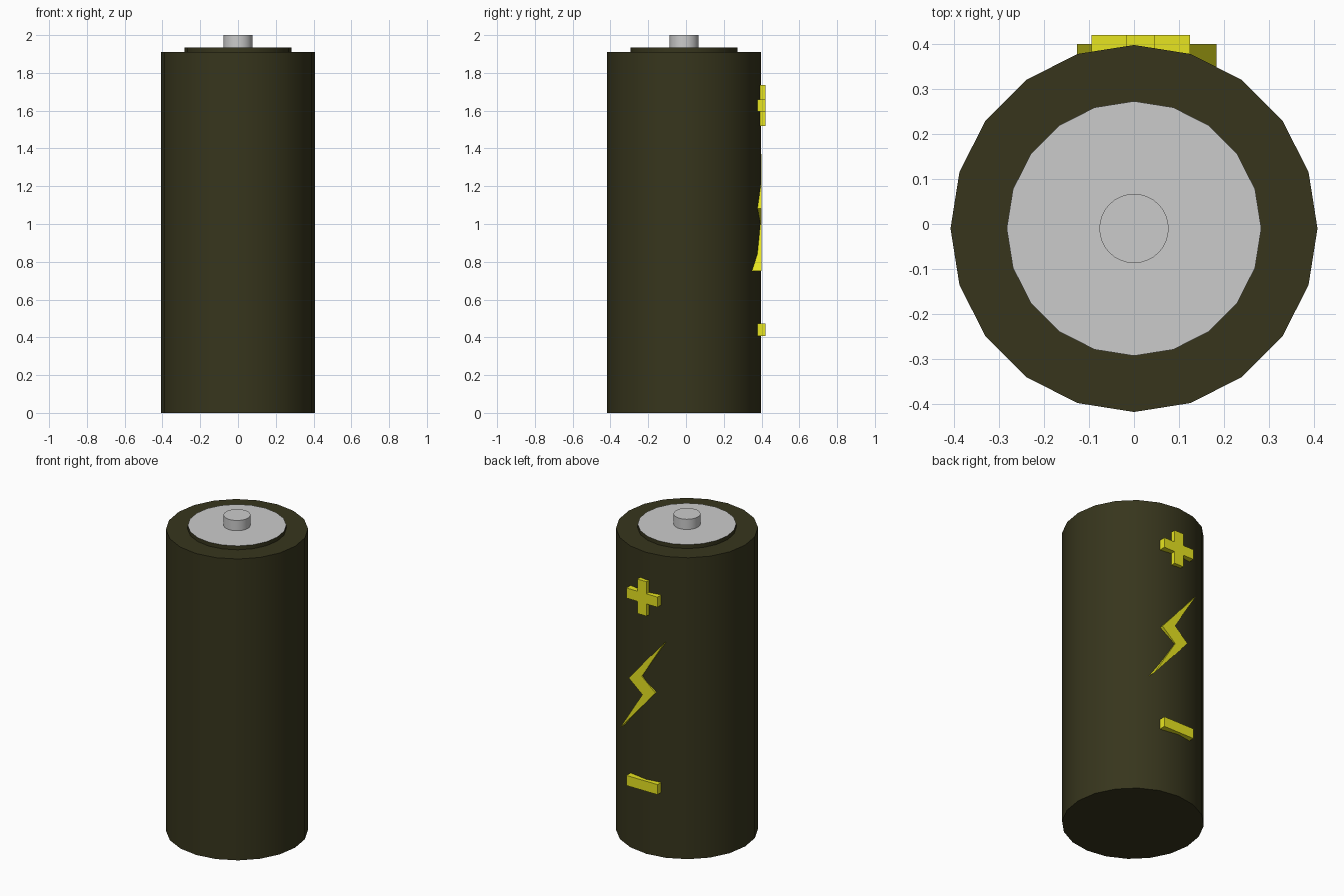
import bpy
import bmesh

if "Cube" in bpy.data.objects:
    bpy.data.objects.remove(bpy.data.objects["Cube"])

CY = -0.01  # centre line of the cell


def material(name, rgb):
    m = bpy.data.materials.new(name)
    m.diffuse_color = (*rgb, 1)
    m.use_nodes = True
    m.node_tree.nodes["Principled BSDF"].inputs["Base Color"].default_value = m.diffuse_color
    return m


DARK = material("dark_casing", (0.038, 0.036, 0.012))
YELLOW = material("yellow_mark", (0.8, 0.78, 0.015))
GREY = material("grey_metal", (0.8, 0.8, 0.8))


def cylinder(name, radius, z0, z1, sides, mat=None):
    bpy.ops.mesh.primitive_cylinder_add(
        vertices=sides, radius=radius, depth=z1 - z0, location=(0, CY, (z0 + z1) / 2))
    obj = bpy.context.object
    obj.name = name
    if mat:
        obj.data.materials.append(mat)
    bpy.ops.object.shade_smooth_by_angle()
    return obj


def plate(name, outline, y0, y1):
    """Extrude an x/z outline from y0 out to y1."""
    bm = bmesh.new()
    face = bm.faces.new([bm.verts.new((x, y0, z)) for x, z in outline])
    ext = bmesh.ops.extrude_face_region(bm, geom=[face])
    verts = [g for g in ext["geom"] if isinstance(g, bmesh.types.BMVert)]
    bmesh.ops.translate(bm, verts=verts, vec=(0, y1 - y0, 0))
    bmesh.ops.recalc_face_normals(bm, faces=bm.faces)
    mesh = bpy.data.meshes.new(name)
    bm.to_mesh(mesh)
    bm.free()
    mesh.materials.append(YELLOW)
    obj = bpy.data.objects.new(name, mesh)
    bpy.context.collection.objects.link(obj)
    return obj


# Casing
cylinder("battery_casing", 0.408, 0, 1.91, 20, DARK)

# Raised cap: dark rim, grey top
cap = cylinder("top_cap", 0.283, 1.905, 1.935, 20, DARK)
cap.data.materials.append(GREY)
for p in cap.data.polygons:
    if p.normal.z > 0.9:
        p.material_index = 1

# Terminal
cylinder("terminal", 0.077, 1.93, 2.0, 32)

# Plus and minus marks on the back
cx, cz, a, t = 0.015, 1.628, 0.109, 0.032
plus = [(-t, -a), (t, -a), (t, -t), (a, -t), (a, t), (t, t),
        (t, a), (-t, a), (-t, t), (-a, t), (-a, -t), (-t, -t)]
plate("plus_mark", [(cx + x, cz + z) for x, z in plus], 0.365, 0.42)
minus = [(-a, -t), (a, -t), (a, t), (-a, t)]
plate("minus_mark", [(cx + x, 0.44 + z) for x, z in minus], 0.365, 0.42)

# Lightning bolt, point-symmetric about its middle
half = [(-0.155, 0.31), (0.002, 0.058), (-0.094, -0.023)]
bolt = half + [(-x, -z) for x, z in half]
plate("lightning_bolt", [(0.028 + x, 1.06 + z) for x, z in bolt], 0.345, 0.40)
